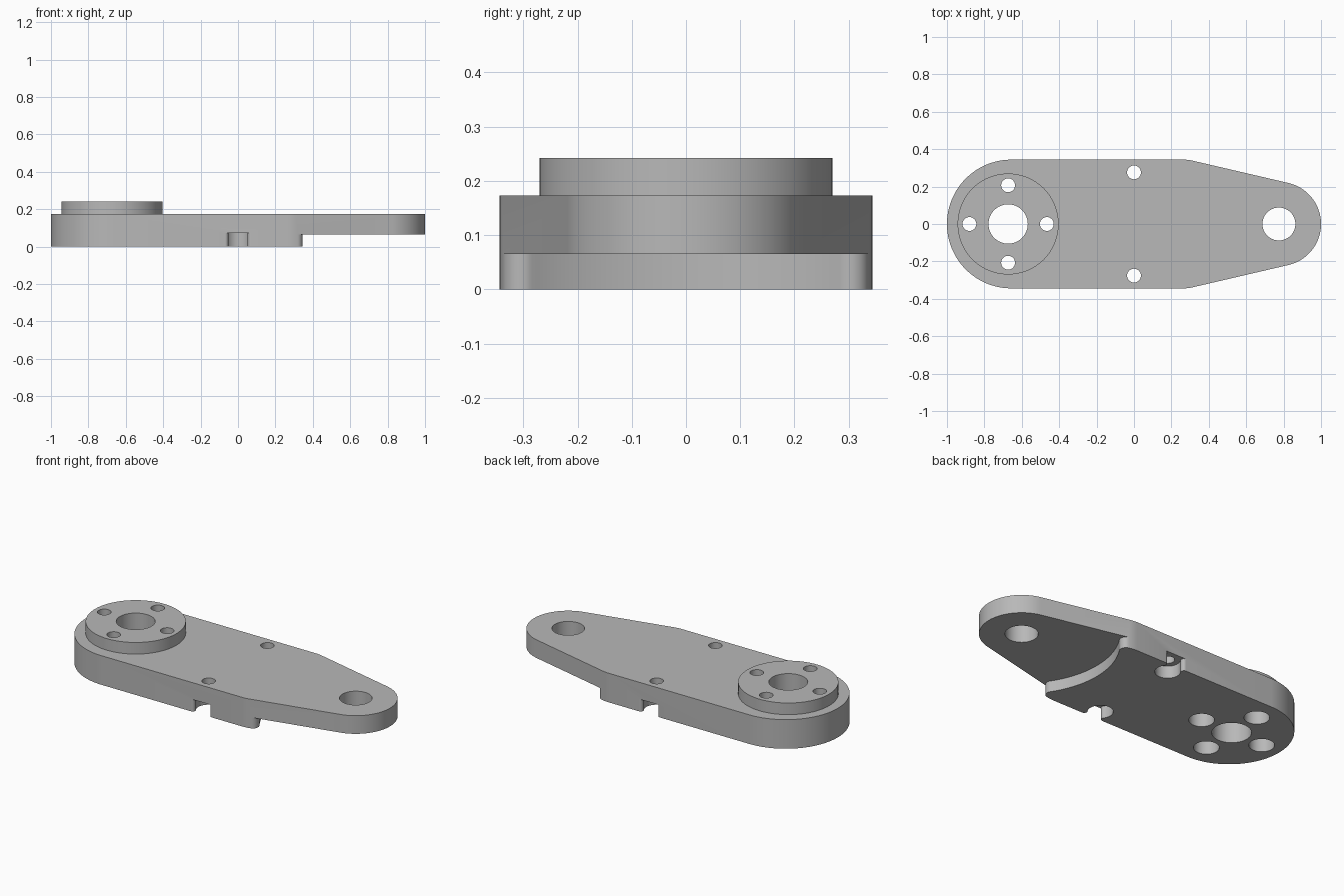
import bpy, bmesh, math
from math import sin, cos, tan, atan2, acos, sqrt, pi, hypot

if "Cube" in bpy.data.objects:
    bpy.data.objects.remove(bpy.data.objects["Cube"])

H = 0.344                    # half width of the plate
TOP, HUB_TOP = 0.173, 0.242
HUB = (-0.673, 0.0)
TIP, TIP_R = (0.775, 0.0), 0.225
SHAFT_R, BORE_R, BORE_D = 0.037, 0.068, 0.073

grey = bpy.data.materials.new("plain_grey")
grey.diffuse_color = (0.48, 0.48, 0.48, 1)
grey.use_nodes = True
grey.node_tree.nodes["Principled BSDF"].inputs["Base Color"].default_value = grey.diffuse_color


def arc(c, r, a0, a1, n):
    return [(c[0] + r * cos(a0 + (a1 - a0) * i / n),
             c[1] + r * sin(a0 + (a1 - a0) * i / n)) for i in range(n + 1)]


def prism(name, pts, z0, z1):
    """Extrude a closed outline from z0 to z1."""
    bm = bmesh.new()
    f = bm.faces.new([bm.verts.new((x, y, z0)) for x, y in pts])
    ext = bmesh.ops.extrude_face_region(bm, geom=[f])["geom"]
    for v in ext:
        if isinstance(v, bmesh.types.BMVert):
            v.co.z = z1
    bmesh.ops.recalc_face_normals(bm, faces=bm.faces)
    me = bpy.data.meshes.new(name)
    bm.to_mesh(me)
    bm.free()
    me.materials.append(grey)
    ob = bpy.data.objects.new(name, me)
    bpy.context.collection.objects.link(ob)
    return ob


def disc(name, c, r, z0, z1, n=64):
    return prism(name, arc(c, r, 0, 2 * pi, n)[:-1], z0, z1)


def combine(target, tool, op="DIFFERENCE"):
    """Apply a boolean and remove the helper."""
    mod = target.modifiers.new(op.lower(), "BOOLEAN")
    mod.operation, mod.solver, mod.object = op, "EXACT", tool
    bpy.context.view_layer.objects.active = target
    bpy.ops.object.modifier_apply(modifier=mod.name)
    bpy.data.objects.remove(tool)


# Plate outline: wide round end, straight sides, taper to the small round end
kink_x, kink_r = 0.29, 0.2
dx = TIP[0] - kink_x
taper = acos(TIP_R / hypot(dx, H)) - atan2(dx, H)
phi = pi / 2 - taper         # direction of the taper edge normal
half = arc((-1 + H, 0), H, pi, pi / 2, 40)
half += arc((kink_x - kink_r * tan(taper / 2), H - kink_r), kink_r, pi / 2, phi, 6)
half += arc(TIP, TIP_R, phi, 0, 32)
plate = prism("link_plate", half + [(x, -y) for x, y in half[-2:0:-1]], 0, TOP)

# Raised hub
combine(plate, disc("hub", HUB, 0.27, 0.08, HUB_TOP, 96), "UNION")

# Underside step: arc around the tip hole with rounded corners at the edges
STEP_R, STEP_F, STEP_Z = 0.52, 0.035, 0.065
theta = phi + acos((TIP_R - STEP_F) / (STEP_R + STEP_F))
fc = (TIP[0] + (STEP_R + STEP_F) * cos(theta), (STEP_R + STEP_F) * sin(theta))
edge = arc(TIP, STEP_R, pi, theta, 24) + arc(fc, STEP_F, theta - pi, phi, 12)[1:]
edge += [(edge[-1][0] + 0.1 * cos(phi), edge[-1][1] + 0.1 * sin(phi)), (1.2, 0.5)]
combine(plate, prism("step_cutter", edge + [(x, -y) for x, y in edge[:0:-1]], -0.1, STEP_Z))

# Side screw holes with bores that open through the edge in a flared notch
by, flare = 0.276, 0.018
ey = H - flare
ex = sqrt((BORE_R + flare) ** 2 - (ey - by) ** 2)
t = atan2(ey - by, ex)
right = [(ex, H + 0.05)] + arc((ex, ey), flare, pi / 2, pi + t, 10)
right += arc((0, by), BORE_R, t, -pi / 2, 28)[1:]
notch = right + [(-x, y) for x, y in right[-2::-1]]
for s in (1, -1):
    combine(plate, prism("notch_cutter", [(x, s * y) for x, y in notch], -0.1, BORE_D))
    combine(plate, disc("side_hole_cutter", (0, s * by), SHAFT_R, -0.1, 0.4, 40))

# Four hub screw holes, counterbored from below
for i in range(4):
    c = (HUB[0] + 0.207 * cos(i * pi / 2), 0.207 * sin(i * pi / 2))
    combine(plate, disc("hub_bore_cutter", c, BORE_R, -0.1, 0.14, 48))
    combine(plate, disc("hub_hole_cutter", c, SHAFT_R, -0.1, 0.4, 40))

# Large through holes in the hub and the tip
combine(plate, disc("hub_centre_cutter", HUB, 0.105, -0.1, 0.4))
combine(plate, disc("tip_hole_cutter", TIP, 0.088, -0.1, 0.4))

plate.select_set(True)
bpy.context.view_layer.objects.active = plate
bpy.ops.object.shade_smooth_by_angle(angle=math.radians(25))
